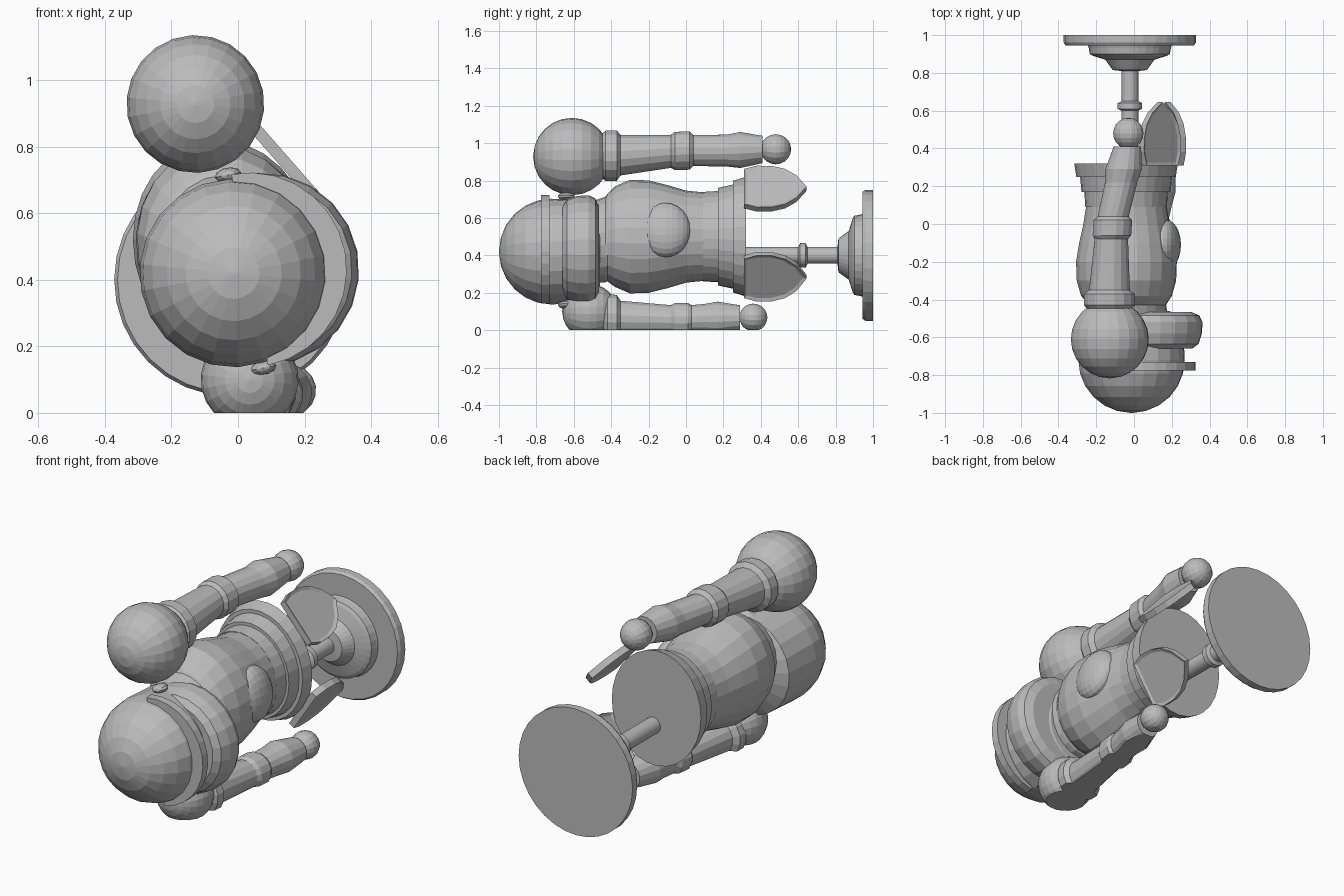
import bpy, bmesh
from math import sin, cos, pi

TILT = 0.19          # roll of the lying figure about its long axis
SEG = 22

grey = bpy.data.materials.new("plain grey")
grey.diffuse_color = (0.5, 0.5, 0.5, 1)


def finish(name, bm):
    """Cut flat at the floor, fix normals and make the object."""
    if min(v.co.z for v in bm.verts) < -1e-4:
        geom = bm.verts[:] + bm.edges[:] + bm.faces[:]
        bmesh.ops.bisect_plane(bm, geom=geom, plane_co=(0, 0, 0),
                               plane_no=(0, 0, 1), clear_inner=True)
        bmesh.ops.holes_fill(bm, edges=[e for e in bm.edges if e.is_boundary])
    bmesh.ops.recalc_face_normals(bm, faces=bm.faces[:])
    me = bpy.data.meshes.new(name)
    bm.to_mesh(me)
    bm.free()
    me.materials.append(grey)
    ob = bpy.data.objects.new(name, me)
    bpy.context.collection.objects.link(ob)
    return ob


def loft(name, rings, seg=SEG):
    """Stack of ellipses across the y axis: (y, x, z, rx, rz)."""
    bm = bmesh.new()
    loops = []
    for y, x, z, rx, rz in rings:
        loop = []
        for i in range(seg):
            a = 2 * pi * i / seg
            p, q = rx * cos(a), rz * sin(a)
            loop.append(bm.verts.new((x + p * cos(TILT) - q * sin(TILT), y,
                                      z + p * sin(TILT) + q * cos(TILT))))
        loops.append(loop)
    for a, b in zip(loops, loops[1:]):
        for i in range(seg):
            j = (i + 1) % seg
            bm.faces.new((a[i], a[j], b[j], b[i]))
    bm.faces.new(loops[0])
    bm.faces.new(loops[-1])
    return finish(name, bm)


def lathe(name, x, z, profile, seg=SEG):
    return loft(name, [(y, x, z, r, r) for y, r in profile], seg)


def ball(name, c, rx, ry, rz, n=12, seg=SEG):
    angles = [0.02 + (pi - 0.04) * i / n for i in range(n + 1)]
    return loft(name, [(c[1] - ry * cos(t), c[0], c[2], rx * sin(t), rz * sin(t))
                       for t in angles], seg)


def plate(name, outline, offset, inset=0):
    """Flat polygon of 3D points, thickened along offset, optional rim."""
    bm = bmesh.new()
    face = bm.faces.new([bm.verts.new(p) for p in outline])
    new = bmesh.ops.extrude_face_region(bm, geom=[face])["geom"]
    bmesh.ops.translate(bm, vec=offset,
                        verts=[g for g in new if isinstance(g, bmesh.types.BMVert)])
    bmesh.ops.recalc_face_normals(bm, faces=bm.faces[:])
    if inset:
        big = [f for f in bm.faces if len(f.verts) == len(outline)]
        bmesh.ops.inset_individual(bm, faces=big, thickness=inset, depth=-0.008)
    return finish(name, bm)


# head: dome running back into a short cylinder
dome = [(-0.72 - 0.28 * cos(t), 0.283 * sin(t))
        for t in [0.02 + (pi / 2 - 0.02) * i / 6 for i in range(7)]]
lathe("head", -0.013, 0.42, dome + [(-0.5, 0.272), (-0.46, 0.2)])

# brim: half disc standing out over the face
arc = [TILT - pi / 2 + pi * i / 14 for i in range(15)]
plate("brim", [(0.035 + 0.292 * cos(a), -0.775, 0.43 + 0.292 * sin(a)) for a in arc],
      (0, 0.045, 0))

# jaw bowl and side rivets
lathe("jaw", 0.073, 0.43, [(-0.66, 0.235), (-0.635, 0.27), (-0.58, 0.288),
                           (-0.52, 0.291), (-0.485, 0.275), (-0.465, 0.23)])
ball("upper_rivet", (-0.03, -0.64, 0.715), 0.04, 0.045, 0.022, 6, 10)
ball("lower_rivet", (0.075, -0.64, 0.135), 0.04, 0.045, 0.022, 6, 10)

# torso and chest boss
loft("torso", [(-0.5, -0.02, 0.47, 0.2, 0.22), (-0.43, -0.03, 0.485, 0.2, 0.23),
               (-0.42, -0.035, 0.495, 0.21, 0.235), (-0.38, -0.04, 0.5, 0.24, 0.27),
               (-0.3, -0.04, 0.5, 0.262, 0.305), (-0.2, -0.04, 0.5, 0.266, 0.302),
               (-0.1, -0.04, 0.5, 0.25, 0.277), (0, -0.04, 0.5, 0.228, 0.247),
               (0.1, -0.04, 0.5, 0.212, 0.237)])
ball("chest_boss", (0.17, -0.11, 0.535), 0.075, 0.133, 0.148)

# stepped skirt
loft("skirt", [(y, -0.042, 0.5, rx, rz) for y, rx, rz in (
    (0.09, 0.215, 0.24), (0.17, 0.22, 0.245), (0.17, 0.235, 0.262),
    (0.25, 0.242, 0.28), (0.25, 0.262, 0.3), (0.32, 0.272, 0.322))], 28)

# pointed skirt flaps
half = [(0.31, 0.125), (0.38, 0.148), (0.46, 0.146), (0.53, 0.125), (0.59, 0.08)]
leaf = half + [(0.645, 0)] + [(y, -w) for y, w in reversed(half)]
for name, a, x, z in (("upper_flap", 0.72, 0.125, 0.745),
                      ("lower_flap", -0.58, 0.165, 0.295)):
    plate(name, [(x - w * sin(a), y, z + w * cos(a)) for y, w in leaf],
          (0.035 * cos(a), 0, 0.035 * sin(a)), 0.018)

# pedestal stem and foot
lathe("pedestal", -0.022, 0.4, [
    (0.3, 0.045), (0.6, 0.045), (0.61, 0.065), (0.64, 0.065), (0.65, 0.045),
    (0.81, 0.045), (0.815, 0.09), (0.835, 0.105), (0.87, 0.13), (0.89, 0.195),
    (0.9, 0.212), (0.935, 0.218), (0.94, 0.22), (0.96, 0.225), (0.96, 0.345),
    (1.0, 0.35)], 32)
lathe("pedestal_plate", -0.022, 0.4, [(0.945, 0.34), (0.96, 0.35), (1.0, 0.35)], 32)

# arms: shoulder ball, cuff, limb with elbow ring, hand
arms = {
    "upper": ((-0.128, -0.61, 0.928, 0.207), (-0.03, 0.48, 0.967, 0.082), [
        (-0.45, -0.13, 0.932, 0.12), (-0.43, -0.13, 0.932, 0.137),
        (-0.37, -0.13, 0.933, 0.137), (-0.35, -0.13, 0.935, 0.11),
        (-0.08, -0.12, 0.956, 0.09), (-0.06, -0.117, 0.958, 0.104),
        (0.02, -0.112, 0.96, 0.104), (0.04, -0.11, 0.96, 0.084),
        (0.22, -0.068, 0.96, 0.087), (0.29, -0.055, 0.963, 0.098),
        (0.41, -0.035, 0.966, 0.074)]),
    "lower": ((0.035, -0.515, 0.1, 0.147), (0.16, 0.36, 0.068, 0.075), [
        (-0.44, 0.045, 0.07, 0.105), (-0.42, 0.047, 0.068, 0.125),
        (-0.37, 0.05, 0.066, 0.125), (-0.35, 0.055, 0.062, 0.097),
        (-0.08, 0.095, 0.055, 0.08), (-0.06, 0.098, 0.055, 0.092),
        (0.01, 0.105, 0.055, 0.092), (0.03, 0.108, 0.057, 0.078),
        (0.1, 0.12, 0.06, 0.082), (0.17, 0.13, 0.062, 0.092),
        (0.29, 0.15, 0.064, 0.07)]),
}
for side, (sh, hand, limb) in arms.items():
    ball(side + "_shoulder", sh[:3], sh[3], sh[3], sh[3])
    ball(side + "_hand", hand[:3], hand[3], hand[3], hand[3], 10, 16)
    loft(side + "_arm", [(y, x, z, r, r) for y, x, z, r in limb], 16)
